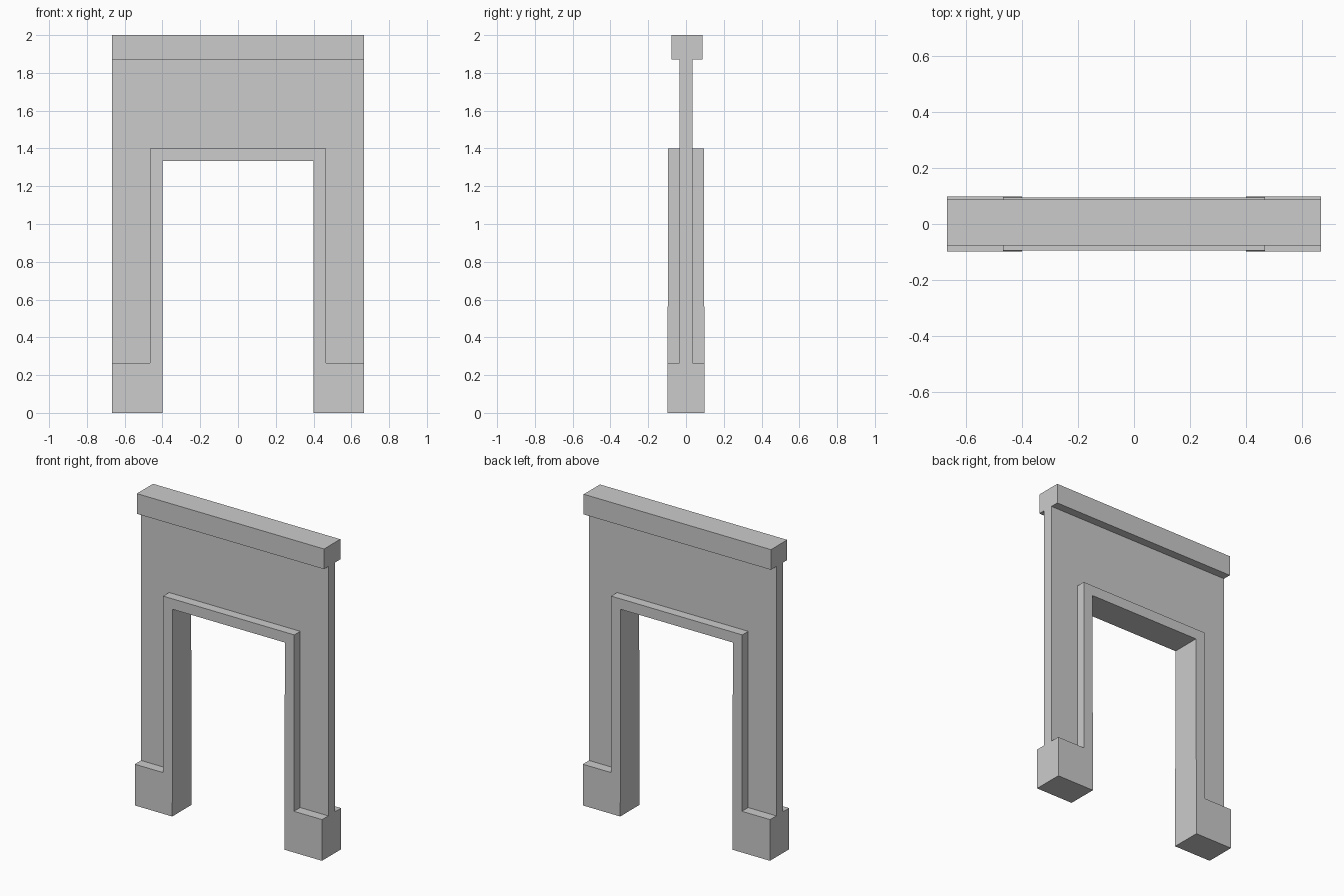
import bpy, bmesh

if "Cube" in bpy.data.objects:
    bpy.data.objects.remove(bpy.data.objects["Cube"])

W = 0.667      # half width
OPEN = 0.40    # half width of the opening
TRIM = 0.467   # half width to outer edge of the trim


def prism(name, profile, y0, y1, taper=0.0):
    """Extrude an x-z profile along y; taper thins both sides with height."""
    bm = bmesh.new()
    front = bm.faces.new([bm.verts.new((x, y0, z)) for x, z in profile])
    ext = bmesh.ops.extrude_face_region(bm, geom=[front], use_keep_orig=True)
    for v in (g for g in ext["geom"] if isinstance(g, bmesh.types.BMVert)):
        v.co.y = y1
    for v in bm.verts:
        v.co.y *= 1 - taper * v.co.z
    bmesh.ops.recalc_face_normals(bm, faces=bm.faces)
    mesh = bpy.data.meshes.new(name)
    bm.to_mesh(mesh)
    bm.free()
    obj = bpy.data.objects.new(name, mesh)
    bpy.context.collection.objects.link(obj)
    return obj


def arch(inner, outer, bottom, lintel, top):
    """Upside-down U outline."""
    return [(-outer, bottom), (-outer, top), (outer, top), (outer, bottom),
            (inner, bottom), (inner, lintel), (-inner, lintel), (-inner, bottom)]


# Thin wall around the trim
prism("wall_panel", arch(TRIM, W, 0.265, 1.40, 1.87), -0.034, 0.034)

# Thick trim lining the doorway, slightly thinner toward the top
prism("door_trim", arch(OPEN, TRIM, 0.0, 1.333, 1.40), -0.098, 0.098, 0.025)

# Plinth blocks at the foot of each jamb
for side, s in (("left", -1), ("right", 1)):
    prism(side + "_plinth",
          [(s * TRIM, 0), (s * W, 0), (s * W, 0.265), (s * TRIM, 0.265)],
          -0.098, 0.098, 0.025)

# Cornice along the top
prism("cornice", [(-W, 1.87), (W, 1.87), (W, 2.0), (-W, 2.0)], -0.077, 0.088)
